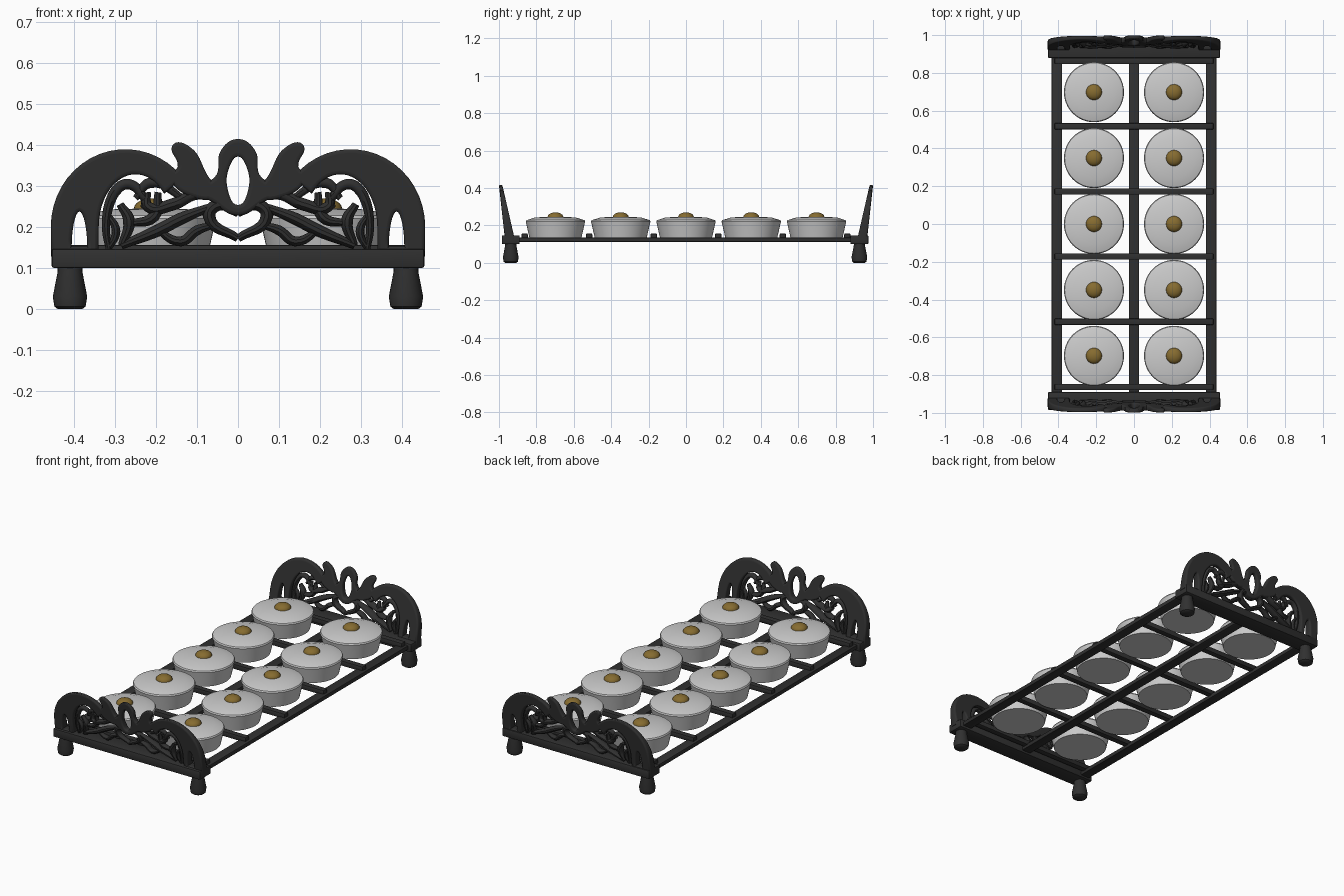
import bpy, bmesh, math

if "Cube" in bpy.data.objects:
    bpy.data.objects.remove(bpy.data.objects["Cube"])

def material(name, rgb):
    m = bpy.data.materials.new(name)
    m.diffuse_color = (*rgb, 1)
    m.use_nodes = True
    m.node_tree.nodes["Principled BSDF"].inputs["Base Color"].default_value = m.diffuse_color
    return m

WOOD = material("dark_wood", (0.03, 0.03, 0.03))
BRASS = material("brass", (0.24, 0.15, 0.03))

def finish(bm, name, mat=None):
    me = bpy.data.meshes.new(name)
    bm.to_mesh(me)
    bm.free()
    ob = bpy.data.objects.new(name, me)
    bpy.context.collection.objects.link(ob)
    if mat:
        me.materials.append(mat)
    bpy.ops.object.select_all(action='DESELECT')
    ob.select_set(True)
    bpy.context.view_layer.objects.active = ob
    bpy.ops.object.shade_smooth_by_angle(angle=math.radians(40))

def bar(name, center, size, bevel=0.004):
    bm = bmesh.new()
    bmesh.ops.create_cube(bm, size=1)
    for v in bm.verts:
        v.co = [c + k * s for c, k, s in zip(center, v.co, size)]
    bmesh.ops.bevel(bm, geom=bm.edges[:], offset=bevel, segments=2, profile=0.5, affect='EDGES')
    finish(bm, name, WOOD)

def lathe(name, profile, x, y, mat=None, n=40):
    bm = bmesh.new()
    vs = [bm.verts.new((r, 0, z)) for r, z in profile]
    es = [bm.edges.new(p) for p in zip(vs, vs[1:])]
    bmesh.ops.spin(bm, geom=vs + es, cent=(0, 0, 0), axis=(0, 0, 1), angle=2 * math.pi, steps=n)
    bmesh.ops.remove_doubles(bm, verts=bm.verts[:], dist=1e-5)
    bmesh.ops.recalc_face_normals(bm, faces=bm.faces[:])
    bmesh.ops.translate(bm, verts=bm.verts[:], vec=(x, y, 0))
    finish(bm, name, mat)

# --- carved end panel, drawn flat (x, height) ---
def curve_mesh(cu):
    ob = bpy.data.objects.new("tmp", cu)
    bpy.context.collection.objects.link(ob)
    dg = bpy.context.evaluated_depsgraph_get()
    me = bpy.data.meshes.new_from_object(ob.evaluated_get(dg))
    bpy.data.objects.remove(ob)
    return me

def add_spline(cu, pts, cyclic, radius=None, sharp=False):
    sp = cu.splines.new('BEZIER')
    sp.bezier_points.add(len(pts) - 1)
    for i, (p, b) in enumerate(zip(pts, sp.bezier_points)):
        b.co = (*p, 0)
        b.handle_left_type = b.handle_right_type = 'VECTOR' if sharp else 'AUTO'
        if radius:  # swells in the middle, thin at the ends
            b.radius = radius * (0.6 + 0.4 * math.sin(math.pi * i / (len(pts) - 1)))
    sp.use_cyclic_u = cyclic
    sp.resolution_u = 6

def plate(loops, sharp=False):
    cu = bpy.data.curves.new("plate", 'CURVE')
    cu.dimensions, cu.fill_mode = '2D', 'BOTH'
    cu.extrude, cu.bevel_depth, cu.offset, cu.bevel_resolution = 0.016, 0.009, -0.007, 2
    for l in loops:
        add_spline(cu, l, True, None, sharp)
    return curve_mesh(cu)

def stroke(pts, radius):
    cu = bpy.data.curves.new("stroke", 'CURVE')
    cu.dimensions, cu.bevel_depth, cu.bevel_resolution = '3D', 1.0, 3
    cu.use_fill_caps = True
    add_spline(cu, pts, False, radius)
    me = curve_mesh(cu)
    for v in me.vertices:
        v.co.z *= 1.7
    return me

def arc(cx, cz, rx, rz, a0, a1, n):
    angs = [math.radians(a0 + (a1 - a0) * i / n) for i in range(n + 1)]
    return [(cx + rx * math.cos(a), cz + rz * math.sin(a)) for a in angs]

def mirror(pts):
    return [(-x, z) for x, z in reversed(pts)]

# shoulder arch between two ellipses, with a slot in its leg
ARCH = [(0.455, 0.13)] + arc(0.275, 0.2, 0.18, 0.188, 0, 140, 18) \
    + arc(0.25, 0.2, 0.092, 0.131, 140, 0, 18) + [(0.342, 0.13)]
SLOT = arc(0.387, 0.15, 0.021, 0.09, 0, 180, 14)
# flame leaf and pointed finial
LEAF = [(.157, .40), (.12, .395), (.078, .328), (.055, .28), (.11, .275), (.163, .325), (.145, .347)]
FINIAL = [(0, .413), (.04, .386), (.05, .328), (.088, .285), (.06, .262), (0, .23)]
HOLE = [(0, .374), (.017, .36), (.024, .28), (0, .252)]
# heart and scrolls: radius, path (right half)
SCROLLS = [
    (.016, [(0, .234), (.05, .254), (.07, .225), (0, .172)]),
    (.015, [(.04, .268), (.1, .28), (.16, .255), (.22, .25), (.222, .285)]),
    (.016, [(.07, .248), (.14, .22), (.195, .192), (.285, .155)]),
    (.015, [(.288, .256), (.266, .215), (.284, .155)]),
    (.013, [(.06, .205), (.1, .192), (.14, .165), (.205, .2)]),
    (.013, arc(.27, .2, .052, .105, -30, 150, 8) + [(.235, .258)]),
    (.013, [(.25, .27), (.215, .308), (.13, .268)]),
    (.014, [(.272, .208), (.205, .226), (.195, .285)]),
    (.011, [(.32, .235), (.298, .19), (.32, .14)]),
]

meshes = []
for flip in (lambda p: p, mirror):
    meshes.append(plate([flip(ARCH), flip(SLOT)], True))
    meshes.append(plate([flip(LEAF)]))
    meshes += [stroke(flip(path), r) for r, path in SCROLLS]
meshes.append(plate([half + mirror(half[1:-1]) for half in (FINIAL, HOLE)]))

for side, s in (("front", -1), ("back", 1)):
    bm = bmesh.new()
    for me in meshes:
        bm.from_mesh(me)
    # stand it up, lean it outward and thin it towards the top
    for v in bm.verts:
        x, z, d = v.co
        t = (z - 0.145) / 0.265
        v.co = (x, s * (0.945 + 0.045 * t) - d * (1 - 0.62 * t), z)
    finish(bm, side + "_carved_panel", WOOD)

# end beams and turned feet
FOOT = [(0, 0), (.03, 0), (.038, .006), (.042, .03), (.03, .092), (.03, .105), (0, .105)]
for side, y in (("front", -0.937), ("back", 0.927)):
    bar(side + "_beam", (0, y, 0.1235), (0.91, 0.096, 0.047), 0.006)
    for lr, x in (("left", -0.41), ("right", 0.41)):
        lathe(f"{side}_{lr}_foot", FOOT, x, y, WOOD, 28)

# long rails and cross bars
for name, x in (("left", -0.408), ("middle", 0), ("right", 0.408)):
    bar(name + "_rail", (x, 0, 0.1235), (0.055, 1.8, 0.023))
for i in range(6):
    bar(f"cross_bar_{i + 1}", (0, (i - 2.5) * 0.345, 0.142), (0.84, 0.033, 0.028))

# two rows of kettle gongs with brass bosses
KETTLE = [(0, .134), (.139, .134), (.157, .213), (.159, .221), (.155, .228), (.107, .243), (0, .246)]
BOSS = arc(0, 0.245, 0.042, 0.025, 0, 90, 6)
for i in range(5):
    for lr, x in (("left", -0.212), ("right", 0.212)):
        y = (i - 2) * 0.349
        lathe(f"{lr}_gong_{i + 1}", KETTLE, x, y, None, 48)
        lathe(f"{lr}_gong_boss_{i + 1}", BOSS, x, y, BRASS, 28)
